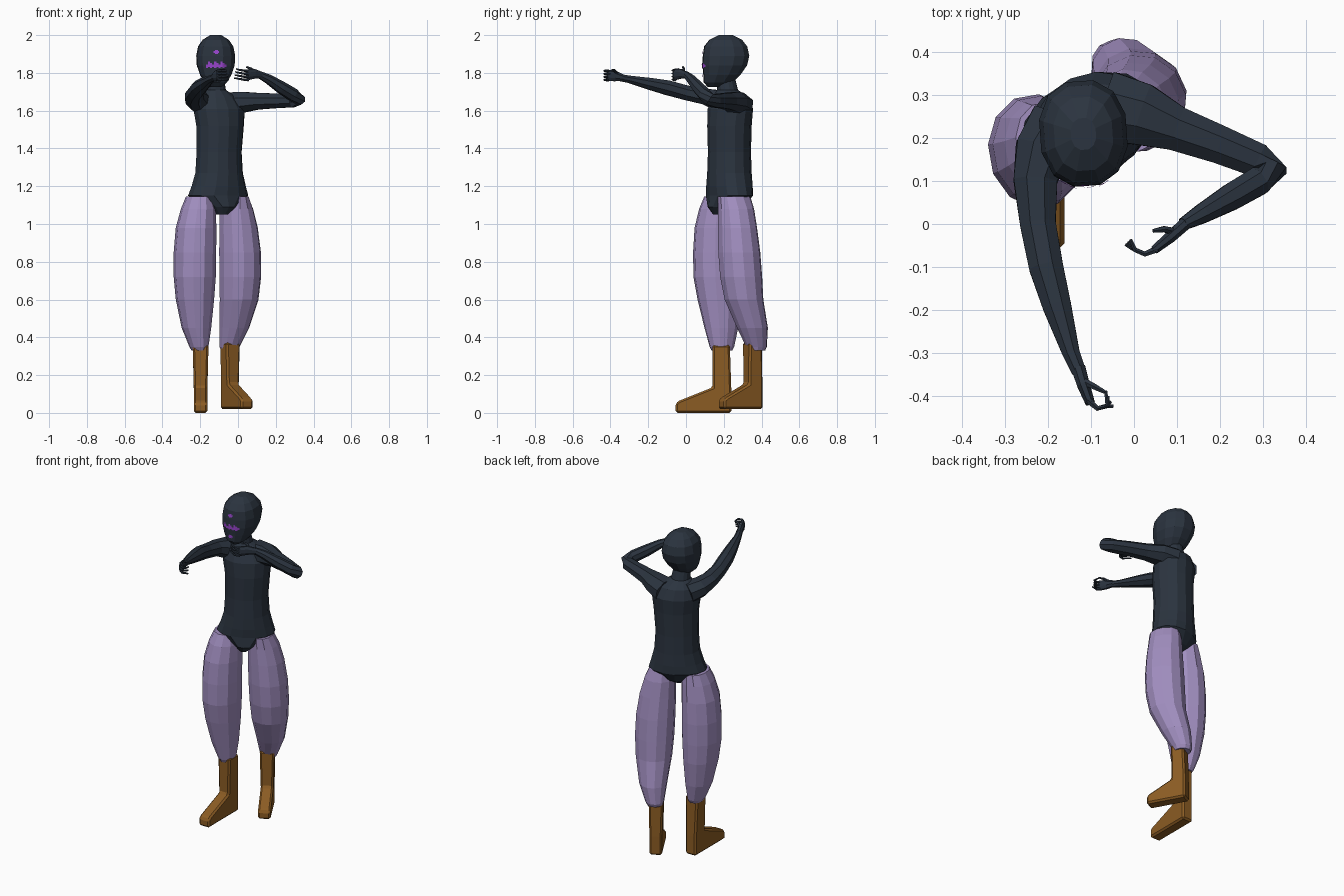
import bpy, bmesh, math
from mathutils import Vector
from mathutils.bvhtree import BVHTree


def material(name, rgb):
    m = bpy.data.materials.new(name)
    m.diffuse_color = (*rgb, 1)
    return m


SLATE = material("dark slate", (0.024, 0.034, 0.050))
LILAC = material("lilac cloth", (0.36, 0.275, 0.53))
BROWN = material("brown leather", (0.26, 0.107, 0.017))
PURPLE = material("bright purple", (0.32, 0.06, 0.62))
YAW = math.radians(25)


def make(name, verts, faces, mat):
    me = bpy.data.meshes.new(name)
    me.from_pydata([tuple(v) for v in verts], [], faces)
    bm = bmesh.new()
    bm.from_mesh(me)
    bmesh.ops.recalc_face_normals(bm, faces=bm.faces)
    bm.to_mesh(me)
    bm.free()
    me.materials.append(mat)
    ob = bpy.data.objects.new(name, me)
    bpy.context.collection.objects.link(ob)
    return ob


def skin(name, rings, mat):
    n = len(rings[0])
    verts = [v for r in rings for v in r]
    faces = [(i * n + j, i * n + (j + 1) % n, (i + 1) * n + (j + 1) % n, (i + 1) * n + j)
             for i in range(len(rings) - 1) for j in range(n)]
    faces += [tuple(range(n)), tuple(range(len(verts) - n, len(verts)))]
    return make(name, verts, faces, mat)


def loft(name, rows, mat, n=12, yaw=YAW, power=1.0):
    """Stack of level ovals: (z, x, y, half width, half depth)."""
    def shape(t):
        return math.copysign(abs(t) ** power, t)
    rings = []
    for z, x, y, a, b in rows:
        ring = []
        for j in range(n):
            t = 2 * math.pi * (j + 0.5) / n
            u, v = a * shape(math.cos(t)), b * shape(math.sin(t))
            ring.append((x + u * math.cos(yaw) - v * math.sin(yaw),
                         y + u * math.sin(yaw) + v * math.cos(yaw), z))
        rings.append(ring)
    return skin(name, rings, mat)


def tube(name, path, mat=SLATE, n=8):
    """Limb along points (x, y, z, half width level, half height)."""
    pts = [Vector(p[:3]) for p in path]
    rings = []
    for i, p in enumerate(path):
        d = (pts[min(i + 1, len(pts) - 1)] - pts[max(i - 1, 0)]).normalized()
        side = d.cross(Vector((0, 0, 1))).normalized()
        up = side.cross(d)
        rings.append([pts[i] + side * p[3] * math.cos(2 * math.pi * (j + .5) / n)
                      + up * p[4] * math.sin(2 * math.pi * (j + .5) / n) for j in range(n)])
    return skin(name, rings, mat)


# Torso with briefs and neck
loft("torso", [
    (1.05, -.090, .19, .03, .05), (1.09, -.090, .21, .075, .10), (1.15, -.105, .23, .168, .115),
    (1.20, -.102, .23, .150, .117), (1.27, -.100, .23, .130, .115), (1.38, -.100, .23, .123, .112),
    (1.52, -.095, .23, .130, .115), (1.61, -.100, .235, .142, .115), (1.67, -.110, .235, .110, .092),
    (1.71, -.118, .22, .055, .055), (1.78, -.120, .21, .045, .048)], SLATE, 14)

# Head
head = loft("head", [
    (1.725, -.118, .155, .030, .040), (1.75, -.118, .170, .060, .078), (1.79, -.118, .190, .084, .100),
    (1.84, -.118, .205, .101, .120), (1.89, -.118, .212, .104, .125), (1.94, -.118, .210, .094, .116),
    (1.975, -.118, .210, .070, .088), (2.0, -.118, .210, .030, .038)],
    SLATE, 12, math.radians(4), 0.88)

# Face paint: thin patches projected onto the head
bm = bmesh.new()
bm.from_mesh(head.data)
tree = BVHTree.FromBMesh(bm)


def paint(name, quads):
    verts, faces = [], []
    for x0, x1, z0, z1 in quads:
        c = []
        for x, z in ((x0, z0), (x1, z0), (x1, z1), (x0, z1)):
            hit = tree.ray_cast(Vector((x, -1, z)), Vector((0, 1, 0)))[0]
            c.append((x, hit.y - .004, z))
        faces.append(tuple(range(len(verts), len(verts) + 4)))
        verts += c
    make(name, verts, faces, PURPLE)


cx = -.115
paint("face_band", [(cx - .055 + .011 * i, cx - .044 + .011 * i,
                     1.826 + .005 * (i % 2), 1.845 + .008 * ((i * 2) % 3)) for i in range(10)])
paint("forehead_mark", [(cx - .008, cx + .008, 1.901, 1.921), (cx - .015, cx + .015, 1.906, 1.916)])
paint("chin_mark", [(cx - .008, cx + .008, 1.772, 1.792), (cx - .013, cx + .013, 1.777, 1.787)])
bm.free()

# Baggy trousers
loft("right_trouser_leg", [
    (.33, -.205, .190, .040, .055), (.35, -.207, .190, .050, .066), (.45, -.220, .187, .078, .090),
    (.60, -.228, .178, .101, .118), (.72, -.229, .170, .111, .132), (.85, -.228, .170, .112, .134),
    (.98, -.222, .172, .107, .128), (1.08, -.210, .180, .092, .112), (1.145, -.203, .190, .072, .095)],
    LILAC, 12, math.radians(10))
loft("left_trouser_leg", [
    (.33, -.045, .372, .045, .048), (.35, -.045, .373, .054, .056), (.45, -.020, .352, .080, .083),
    (.60, .006, .307, .104, .104), (.72, .012, .292, .112, .113), (.85, .011, .282, .112, .113),
    (.98, .003, .273, .103, .105), (1.08, -.008, .265, .088, .098), (1.145, -.012, .255, .065, .090)],
    LILAC, 12, math.radians(25))


# Boots: side profile pushed out to its width
def boot(name, heel, angle, length, shin, base):
    prof = [(0, 0), (0, .12), (.008, .36), (shin, .36), (shin, .135), (length - .02, .065),
            (length, .05), (length, 0)]
    fwd = Vector((math.sin(angle), -math.cos(angle), 0))
    side = Vector((math.cos(angle), math.sin(angle), 0))
    verts = [Vector((*heel, 0)) + fwd * f + side * s * (.036 + .006 * (z > .3))
             + Vector((0, 0, base + z * (1 - base)))
             for s in (-1, 1) for f, z in prof]
    n = len(prof)
    faces = [(i, (i + 1) % n, n + (i + 1) % n, n + i) for i in range(n)]
    faces += [tuple(range(n)), tuple(range(n, 2 * n))]
    ob = make(name, verts, faces, BROWN)
    b = ob.modifiers.new("soft edges", "BEVEL")
    b.width, b.segments = .010, 1


boot("right_boot", (-.198, .24), 0, .295, .10, 0)
boot("left_boot", (-.064, .392), math.radians(29), .235, .085, .02)

# Arms
tube("right_arm", [
    (-.175, .235, 1.635, .075, .065), (-.215, .17, 1.655, .068, .058), (-.230, .10, 1.675, .055, .046),
    (-.224, .00, 1.695, .045, .042), (-.205, -.10, 1.722, .043, .042), (-.180, -.19, 1.742, .036, .034),
    (-.147, -.30, 1.766, .022, .021), (-.128, -.345, 1.774, .018, .020)])
tube("left_arm", [
    (-.06, .272, 1.63, .090, .070), (.02, .255, 1.645, .078, .060), (.10, .222, 1.650, .056, .048),
    (.20, .185, 1.652, .048, .042), (.29, .148, 1.652, .043, .037), (.322, .125, 1.660, .036, .036),
    (.29, .100, 1.685, .036, .036), (.23, .065, 1.722, .034, .034), (.16, .025, 1.768, .025, .026),
    (.115, .000, 1.790, .016, .020)])

# Hands
tube("right_palm", [(-.130, -.335, 1.774, .018, .019), (-.118, -.375, 1.783, .016, .030),
                    (-.102, -.418, 1.788, .012, .032)])
tube("left_palm", [(.122, .003, 1.788, .016, .019), (.085, -.030, 1.795, .015, .028),
                   (.048, -.060, 1.790, .011, .031)])
for i in range(4):
    z = 1.763 + .016 * i
    curl = .012 * i
    tube(f"right_finger_{i + 1}", [(-.108, -.410, z, .009, .008), (-.085, -.430, z, .007, .007),
                                   (-.062, -.424, z, .006, .006),
                                   (-.048 - curl / 2, -.425 + curl, z, .004, .004)], n=6)
    tube(f"left_finger_{i + 1}", [(.055, -.058, z, .009, .008), (.025, -.070, z + .002, .007, .006),
                                  (.002, -.060, z + .006, .006, .005),
                                  (-.020 + curl / 3, -.048 + curl / 3, z + .010, .004, .004)], n=6)
tube("right_thumb", [(-.122, -.365, 1.795, .010, .010), (-.095, -.378, 1.812, .008, .008),
                     (-.068, -.392, 1.815, .005, .005)], n=6)
tube("left_thumb", [(.095, -.018, 1.800, .010, .010), (.070, -.012, 1.820, .008, .008),
                    (.045, -.016, 1.832, .005, .005)], n=6)
